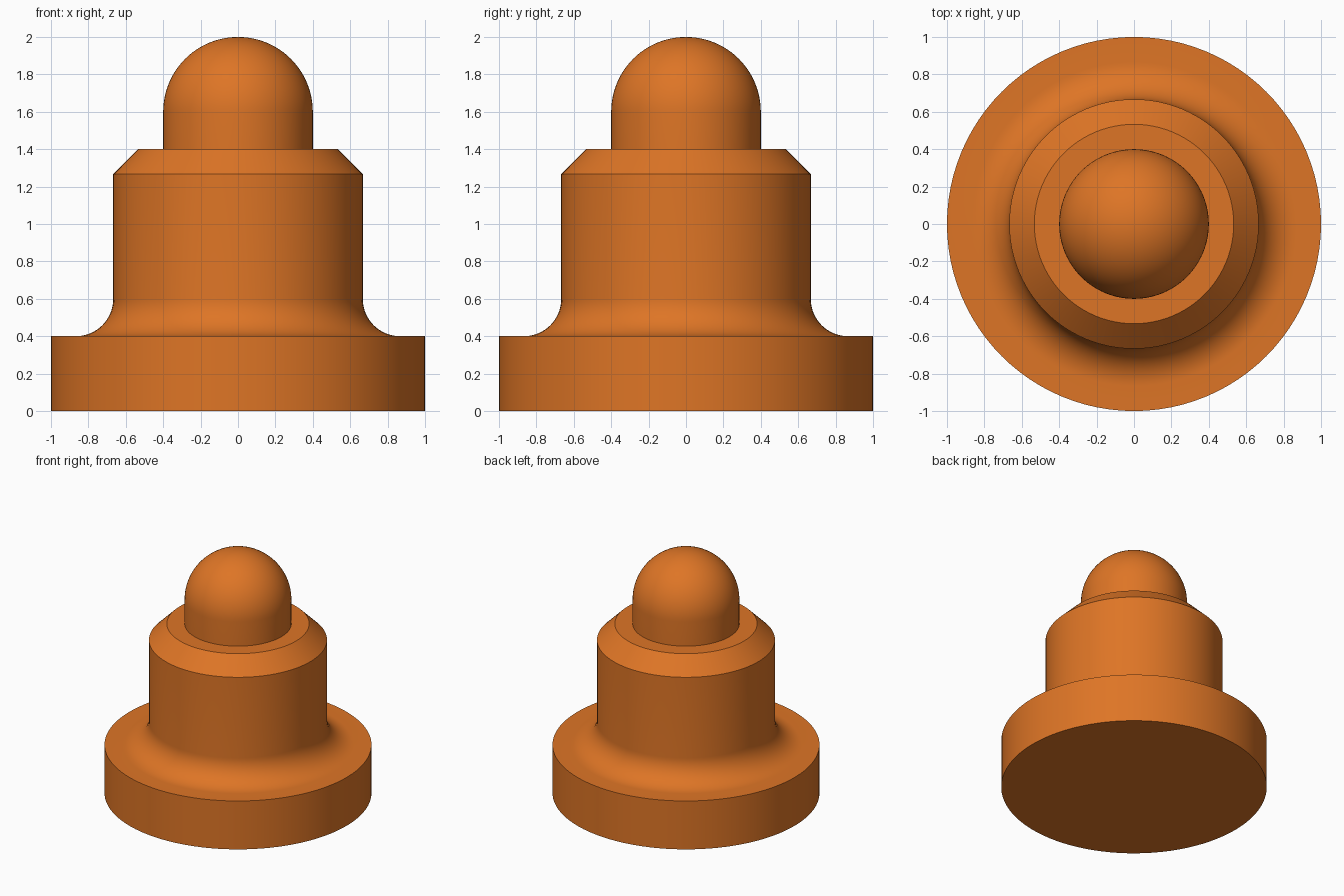
import bpy, bmesh
from math import sin, cos, pi, radians

if "Cube" in bpy.data.objects:
    bpy.data.objects.remove(bpy.data.objects["Cube"], do_unlink=True)

SIDES = 96

orange = bpy.data.materials.new("orange")
orange.use_nodes = True
colour = (0.73, 0.178, 0.019, 1)
orange.diffuse_color = colour
orange.node_tree.nodes["Principled BSDF"].inputs["Base Color"].default_value = colour


def arc(cx, cz, r, start, end, steps):
    """Points of a circular arc in the (radius, height) plane, angles in degrees."""
    angles = [radians(start + (end - start) * i / steps) for i in range(steps + 1)]
    return [(cx + r * cos(a), cz + r * sin(a)) for a in angles]


def lathe(name, profile):
    """Revolve a (radius, height) profile around z."""
    bm = bmesh.new()
    verts = [bm.verts.new((r, 0, z)) for r, z in profile]
    edges = [bm.edges.new(pair) for pair in zip(verts, verts[1:])]
    bmesh.ops.spin(bm, geom=verts + edges, cent=(0, 0, 0), axis=(0, 0, 1),
                   angle=2 * pi, steps=SIDES, use_merge=True)
    bmesh.ops.remove_doubles(bm, verts=bm.verts, dist=1e-4)
    bmesh.ops.recalc_face_normals(bm, faces=bm.faces)
    mesh = bpy.data.meshes.new(name)
    bm.to_mesh(mesh)
    bm.free()
    mesh.materials.append(orange)
    obj = bpy.data.objects.new(name, mesh)
    bpy.context.collection.objects.link(obj)
    bpy.ops.object.select_all(action="DESELECT")
    obj.select_set(True)
    bpy.context.view_layer.objects.active = obj
    bpy.ops.object.shade_smooth_by_angle(angle=radians(30))
    return obj


# Wide base disc, concave fillet, chamfered body, then domed pin
base = [(0, 0), (1, 0), (1, 0.4)]
fillet = arc(0.867, 0.6, 0.2, 270, 180, 16)
body = [(0.667, 1.267), (0.533, 1.4)]
pin = [(0.4, 1.4)] + arc(0, 1.6, 0.4, 0, 90, 24)

lathe("stepped_plunger", base + fillet + body + pin)
